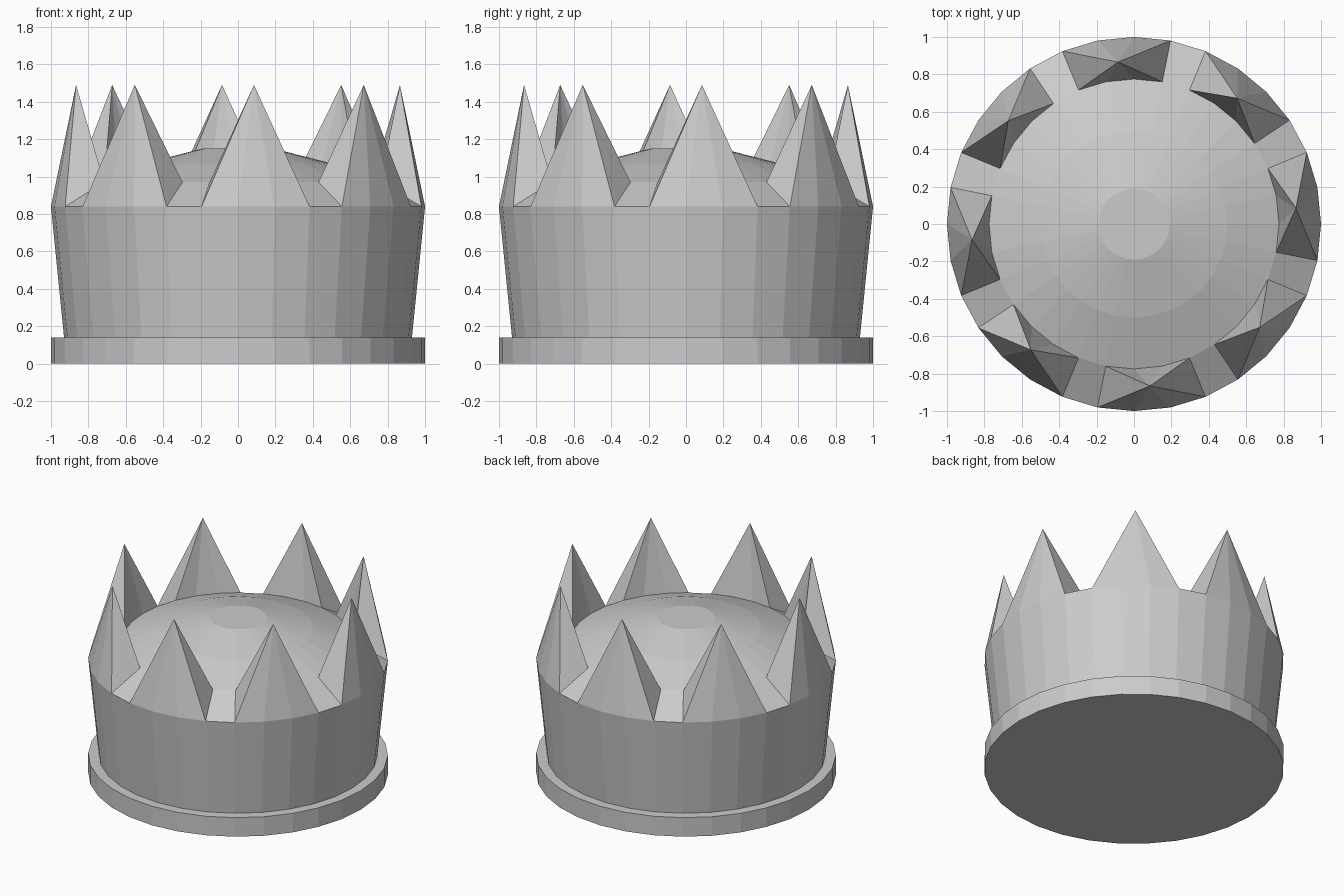
import bpy, bmesh
from math import sin, cos, radians, pi

if "Cube" in bpy.data.objects:
    bpy.data.objects.remove(bpy.data.objects["Cube"])

SEG = 32          # sides around
SPIKES = 8        # each spans 3 sides, then a 1-side gap


def make_object(name, bm):
    bmesh.ops.recalc_face_normals(bm, faces=bm.faces)
    mesh = bpy.data.meshes.new(name)
    bm.to_mesh(mesh)
    bm.free()
    obj = bpy.data.objects.new(name, mesh)
    bpy.context.collection.objects.link(obj)
    return obj


def point(bm, r, z, step):
    a = -pi / 2 + 2 * pi * step / SEG
    return bm.verts.new((r * cos(a), r * sin(a), z))


def ring(bm, r, z):
    return [point(bm, r, z, i) for i in range(SEG)]


def bridge(bm, low, high):
    for i in range(SEG):
        j = (i + 1) % SEG
        bm.faces.new((low[i], low[j], high[j], high[i]))


# Base plate
bm = bmesh.new()
low, high = ring(bm, 1.0, 0.0), ring(bm, 1.0, 0.14)
bridge(bm, low, high)
bm.faces.new(low[::-1])
bm.faces.new(high)
make_object("base_plate", bm)

# Flared body with spiked rim and shallow domed top, one closed shell
bm = bmesh.new()
foot = ring(bm, 0.93, 0.14)
outer = ring(bm, 1.0, 0.84)
inner = ring(bm, 0.775, 0.97)
mid = ring(bm, 0.5, 1.07)
cap = ring(bm, 0.19, 1.15)
bm.faces.new(foot[::-1])
bridge(bm, foot, outer)
bridge(bm, inner, mid)
bridge(bm, mid, cap)
bm.faces.new(cap)

for s in range(SPIKES):
    start = s * 4 - 1
    ids = [(start + k) % SEG for k in range(5)]
    # Spike: fan from the outline of three rim sides to a tip
    tip = point(bm, 0.87, 1.49, start + 1.5)
    outline = [outer[i] for i in ids[:4]] + [inner[i] for i in ids[3::-1]]
    for a, b in zip(outline, outline[1:] + outline[:1]):
        bm.faces.new((a, b, tip))
    # Sloped gap between spikes
    p, q = ids[3], ids[4]
    bm.faces.new((outer[p], outer[q], inner[q], inner[p]))
make_object("spiked_body", bm)
